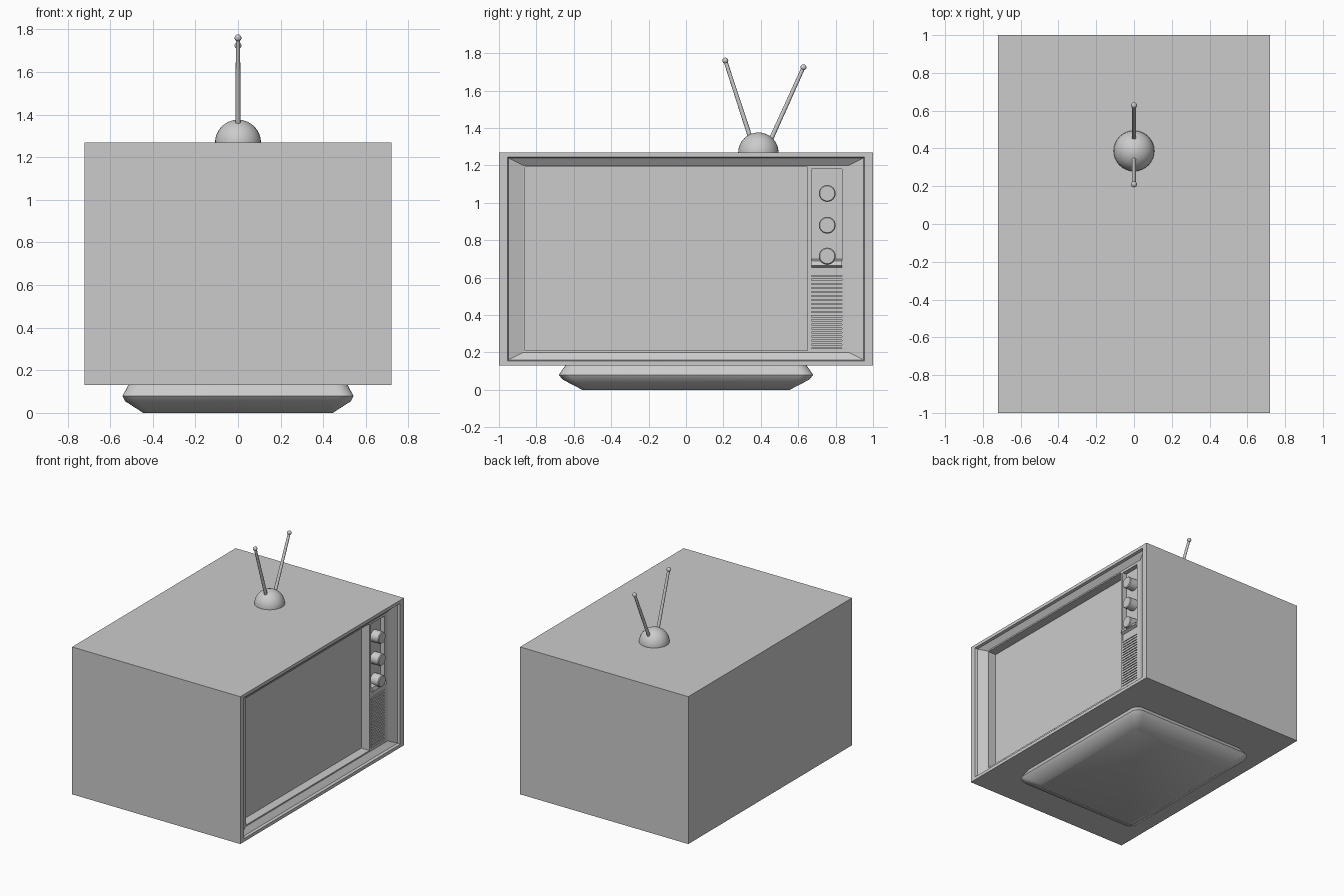
import bpy, bmesh, math
from mathutils import Vector

if "Cube" in bpy.data.objects:
    bpy.data.objects.remove(bpy.data.objects["Cube"])

grey = bpy.data.materials.new("light grey")
grey.diffuse_color = (0.6, 0.6, 0.6, 1)
grey.use_nodes = True
grey.node_tree.nodes["Principled BSDF"].inputs["Base Color"].default_value = grey.diffuse_color


def finish(name, bm, smooth=None, weld=True):
    if weld:
        bmesh.ops.remove_doubles(bm, verts=bm.verts, dist=1e-5)
        bmesh.ops.recalc_face_normals(bm, faces=bm.faces)
    me = bpy.data.meshes.new(name)
    bm.to_mesh(me)
    bm.free()
    me.materials.append(grey)
    ob = bpy.data.objects.new(name, me)
    bpy.context.collection.objects.link(ob)
    if smooth:
        bpy.ops.object.select_all(action='DESELECT')
        bpy.context.view_layer.objects.active = ob
        ob.select_set(True)
        bpy.ops.object.shade_smooth_by_angle(angle=math.radians(smooth))
    return ob


def ring(bm, x, y0, y1, z0, z1):
    return [bm.verts.new((x, y, z)) for y, z in ((y0, z0), (y1, z0), (y1, z1), (y0, z1))]


def bridge(bm, a, b):
    n = len(a)
    for i in range(n):
        j = (i + 1) % n
        bm.faces.new((a[i], a[j], b[j], b[i]))


def box(name, lo, hi):
    bm = bmesh.new()
    a = ring(bm, lo[0], lo[1], hi[1], lo[2], hi[2])
    b = ring(bm, hi[0], lo[1], hi[1], lo[2], hi[2])
    bridge(bm, a, b)
    bm.faces.new(a)
    bm.faces.new(b)
    return finish(name, bm)


# Cabinet: outer shell, lip and sloped bezel on the +x side
PANEL, SCREEN, CONTROL = 0.67, 0.60, 0.635
bm = bmesh.new()
rings = [ring(bm, *r) for r in (
    (-0.72, -1, 1, 0.13, 1.27),
    (0.72, -1, 1, 0.13, 1.27),
    (0.72, -0.955, 0.955, 0.155, 1.245),
    (0.70, -0.95, 0.95, 0.16, 1.24))]
bm.faces.new(rings[0])
for a, b in zip(rings, rings[1:]):
    bridge(bm, a, b)
bridge(bm, rings[-1], ring(bm, PANEL, -0.87, 0.87, 0.20, 1.20))

# Face panel with openings for the screen and the control strip
holes = [(-0.86, 0.65, 0.21, 1.19, SCREEN), (0.67, 0.835, 0.22, 1.18, CONTROL)]
ys = [-0.87, -0.86, 0.65, 0.67, 0.835, 0.87]
zs = [0.20, 0.21, 0.22, 1.18, 1.19, 1.20]
for y0, y1 in zip(ys, ys[1:]):
    for z0, z1 in zip(zs, zs[1:]):
        cy, cz = (y0 + y1) / 2, (z0 + z1) / 2
        if not any(h[0] < cy < h[1] and h[2] < cz < h[3] for h in holes):
            bm.faces.new(ring(bm, PANEL, y0, y1, z0, z1))
for y0, y1, z0, z1, floor in holes:
    back = ring(bm, floor, y0, y1, z0, z1)
    bridge(bm, ring(bm, PANEL, y0, y1, z0, z1), back)
    bm.faces.new(back)
finish("cabinet", bm)

# Wedge ledge between the knobs and the speaker
bm = bmesh.new()
prof = ((CONTROL, 0.61), (0.668, 0.61), (0.668, 0.655), (0.69, 0.665), (0.68, 0.69), (CONTROL, 0.70))
a, b = [[bm.verts.new((x, y, z)) for x, z in prof] for y in (0.67, 0.835)]
bridge(bm, a, b)
bm.faces.new(a)
bm.faces.new(b)
finish("control_ledge", bm)

# Speaker slats
count = 18
pitch = 0.39 / count
for i in range(count):
    z = 0.22 + i * pitch
    box(f"speaker_slat_{i + 1}", (CONTROL, 0.67, z + 0.003), (0.672, 0.835, z + pitch - 0.003))

# Knobs
for i, z in enumerate((1.05, 0.88, 0.715)):
    bm = bmesh.new()
    rs = []
    for x, r in ((CONTROL, 0.045), (0.70, 0.045), (0.706, 0.04)):
        rs.append([bm.verts.new((x, 0.755 + r * math.cos(t * math.tau / 24),
                                 z + r * math.sin(t * math.tau / 24))) for t in range(24)])
    for p, q in zip(rs, rs[1:]):
        bridge(bm, p, q)
    bm.faces.new(rs[0])
    bm.faces.new(rs[-1])
    finish(f"knob_{i + 1}", bm, 35)

# Base: stacked rounded rectangles
bm = bmesh.new()
levels = []
for z, hx, hy, rad in ((0, 0.445, 0.555, 0.04), (0.055, 0.53, 0.66, 0.06),
                       (0.08, 0.542, 0.68, 0.06), (0.13, 0.515, 0.645, 0.06)):
    loop = []
    for k, (sx, sy) in enumerate(((1, 1), (-1, 1), (-1, -1), (1, -1))):
        for s in range(6):
            t = (k + s / 5) * math.pi / 2
            loop.append(bm.verts.new((sx * (hx - rad) + rad * math.cos(t),
                                      sy * (hy - rad) + rad * math.sin(t), z)))
    levels.append(loop)
for a, b in zip(levels, levels[1:]):
    bridge(bm, a, b)
bm.faces.new(levels[0])
bm.faces.new(levels[-1])
finish("base", bm, 40)

# Antenna dome
bm = bmesh.new()
bmesh.ops.create_uvsphere(bm, u_segments=32, v_segments=16, radius=0.108)
bmesh.ops.bisect_plane(bm, geom=bm.verts[:] + bm.edges[:] + bm.faces[:], plane_co=(0, 0, -0.001),
                       plane_no=(0, 0, 1), clear_inner=True)
bmesh.ops.translate(bm, verts=bm.verts, vec=(0, 0.387, 1.268))
finish("antenna_dome", bm, 40)

# Antenna rods with ball tips
for side, p, q in (("left", (0, 0.345, 1.345), (0, 0.21, 1.76)),
                   ("right", (0, 0.45, 1.33), (0, 0.628, 1.724))):
    p, q = Vector(p), Vector(q)
    d = q - p
    bm = bmesh.new()
    bmesh.ops.create_cone(bm, cap_ends=True, segments=16, radius1=0.012, radius2=0.010, depth=d.length)
    bm.transform(d.to_track_quat('Z', 'Y').to_matrix().to_4x4())
    bmesh.ops.translate(bm, verts=bm.verts, vec=(p + q) / 2)
    finish(f"antenna_rod_{side}", bm, 40)
    bm = bmesh.new()
    bmesh.ops.create_uvsphere(bm, u_segments=16, v_segments=10, radius=0.016)
    bmesh.ops.translate(bm, verts=bm.verts, vec=q)
    finish(f"antenna_tip_{side}", bm, 60)
